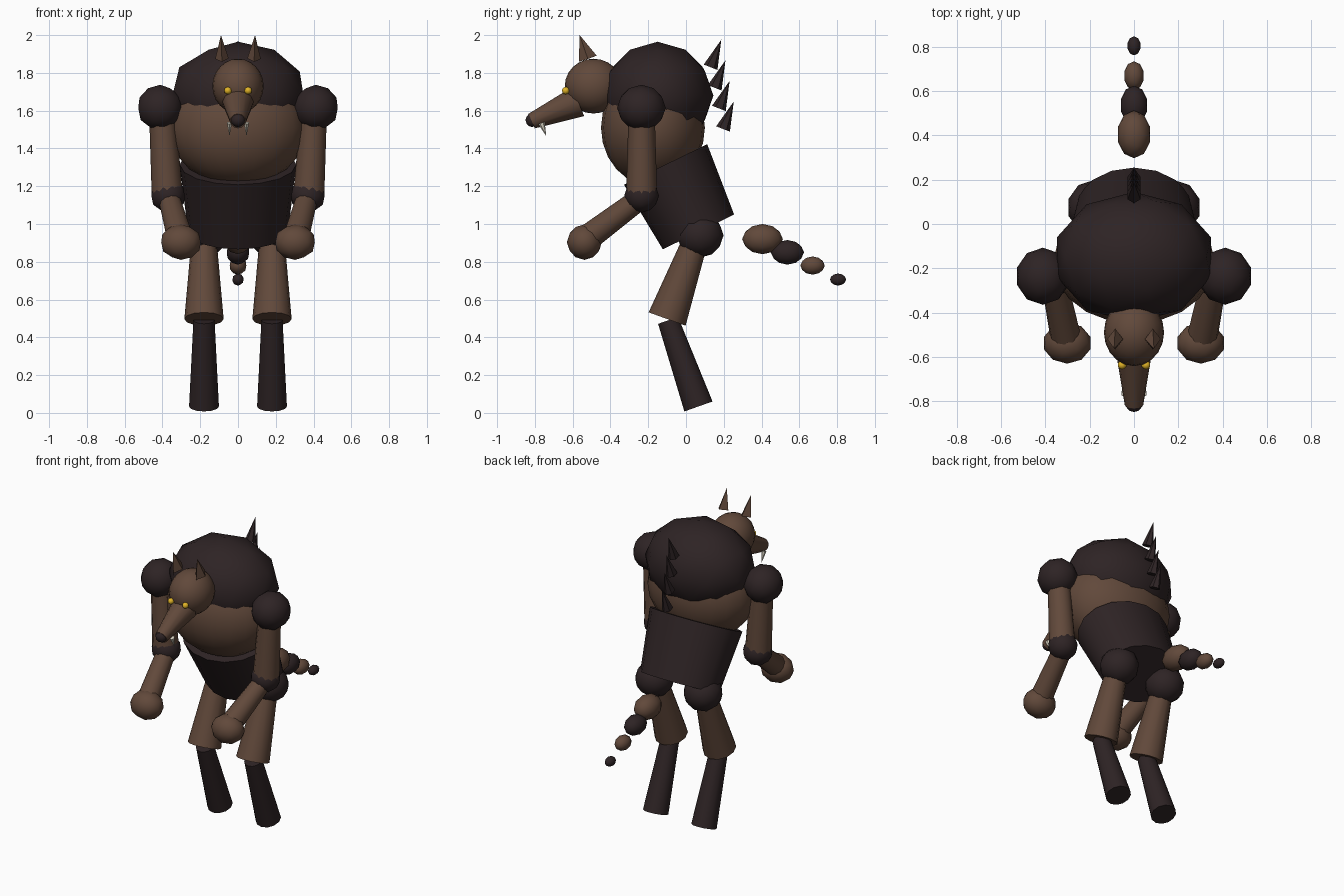
import bpy
import bmesh
import math
from mathutils import Matrix, Vector

cube = bpy.data.objects.get("Cube")
if cube:
    bpy.data.objects.remove(cube, do_unlink=True)


def material(name, rgb):
    mat = bpy.data.materials.new(name)
    mat.use_nodes = True
    mat.diffuse_color = (*rgb, 1)
    bsdf = next(n for n in mat.node_tree.nodes if n.type == 'BSDF_PRINCIPLED')
    bsdf.inputs["Base Color"].default_value = (*rgb, 1)
    bsdf.inputs["Roughness"].default_value = 0.8
    return mat


brown = material("brown fur", (0.12, 0.066, 0.043))
dark = material("dark fur", (0.027, 0.017, 0.018))
yellow = material("yellow eye", (0.75, 0.45, 0.02))
ivory = material("ivory fang", (0.7, 0.66, 0.55))


def finish(name, bm, mat, angle, mirror=False):
    """Turn a bmesh into a shaded object, reflected across x if asked."""
    if mirror:
        bmesh.ops.scale(bm, vec=(-1, 1, 1), verts=bm.verts)
    bmesh.ops.recalc_face_normals(bm, faces=bm.faces)
    mesh = bpy.data.meshes.new(name)
    bm.to_mesh(mesh)
    bm.free()
    mesh.materials.append(mat)
    obj = bpy.data.objects.new(name, mesh)
    bpy.context.collection.objects.link(obj)
    bpy.ops.object.select_all(action='DESELECT')
    obj.select_set(True)
    bpy.context.view_layer.objects.active = obj
    bpy.ops.object.shade_smooth_by_angle(angle=math.radians(angle))


def ball(name, centre, radii, mat, mirror=False, rounded=False):
    """Ellipsoid: faceted outline by default, finer when rounded."""
    bm = bmesh.new()
    place = Matrix.Translation(centre) @ Matrix.Diagonal((*radii, 1))
    if rounded:
        bmesh.ops.create_uvsphere(bm, u_segments=20, v_segments=12, radius=1, matrix=place)
    else:
        bmesh.ops.create_icosphere(bm, subdivisions=2, radius=1, matrix=place)
    finish(name, bm, mat, 80, mirror)


def taper(name, start, end, r1, r2, mat, sides=12, widen=1, mirror=False):
    """Capped cone between two points, scaled sideways by widen."""
    start, end = Vector(start), Vector(end)
    axis = end - start
    z = axis.normalized()
    x = (Vector((1, 0, 0)) - z * z.x).normalized()
    y = z.cross(x)
    turn = Matrix((x, y, z)).transposed().to_4x4()
    place = (Matrix.Translation((start + end) / 2) @ turn
             @ Matrix.Diagonal((widen, 1, 1, 1)))
    bm = bmesh.new()
    bmesh.ops.create_cone(bm, cap_ends=True, segments=sides, radius1=r1,
                          radius2=r2, depth=axis.length, matrix=place)
    finish(name, bm, mat, 40, mirror)


# Trunk
ball("chest", (0, -0.175, 1.51), (0.365, 0.275, 0.31), brown, rounded=True)
ball("mane", (0, -0.15, 1.68), (0.365, 0.295, 0.285), dark)
taper("waist", (0, 0.066, 0.958), (0, -0.108, 1.315), 0.21, 0.245, dark,
      sides=16, widen=1.26)

# Head
ball("head", (0, -0.49, 1.73), (0.136, 0.152, 0.145), brown, rounded=True)
taper("snout", (0, -0.571, 1.648), (0, -0.817, 1.545), 0.083, 0.042, brown)
ball("nose", (0, -0.815, 1.55), (0.038, 0.035, 0.037), dark)

# Paired parts, built on the left (+x) and reflected for the right
for side, flip in (("left", False), ("right", True)):
    # Face
    ball(side + "_eye", (0.054, -0.637, 1.706), (0.02, 0.02, 0.02), yellow, flip)
    taper(side + "_ear", (0.085, -0.52, 1.875), (0.09, -0.563, 2.0),
          0.05, 0, brown, sides=4, widen=0.72, mirror=flip)
    taper(side + "_fang", (0.045, -0.765, 1.535), (0.045, -0.74, 1.465),
          0.018, 0, ivory, sides=6, widen=0.8, mirror=flip)

    # Arm
    ball(side + "_shoulder", (0.412, -0.236, 1.615), (0.122, 0.129, 0.122), dark, flip)
    taper(side + "_upper_arm", (0.375, -0.235, 1.16), (0.4, -0.235, 1.57),
          0.082, 0.07, brown, mirror=flip)
    ball(side + "_elbow", (0.37, -0.235, 1.15), (0.093, 0.092, 0.09), dark, flip)
    taper(side + "_forearm", (0.305, -0.53, 0.92), (0.365, -0.235, 1.14),
          0.07, 0.058, brown, mirror=flip)
    ball(side + "_hand", (0.302, -0.538, 0.904), (0.11, 0.093, 0.094), brown, flip)

    # Leg
    ball(side + "_hip", (0.18, 0.075, 0.94), (0.122, 0.124, 0.118), dark, flip)
    taper(side + "_thigh", (0.18, -0.1, 0.497), (0.18, 0.058, 0.935),
          0.104, 0.065, brown, mirror=flip)
    taper(side + "_shin", (0.18, 0.066, 0.034), (0.18, -0.095, 0.49),
          0.079, 0.056, dark, mirror=flip)

# Spine spikes
for i in range(4):
    y, z = 0.13 + i * 0.022, 1.83 - i * 0.109
    taper(f"spine_spike_{i + 1}", (0, y, z), (0, y + 0.057, z + 0.146),
          0.039, 0, dark, sides=6, widen=0.85)

# Tail segments: centre y, centre z, half length, colour
tail = [(0.405, 0.92, 0.108, brown), (0.537, 0.85, 0.088, dark),
        (0.67, 0.78, 0.065, brown), (0.805, 0.706, 0.043, dark)]
for i, (y, z, length, mat) in enumerate(tail):
    ball(f"tail_segment_{i + 1}", (0, y, z), (length * 0.71, length, length * 0.74), mat)
